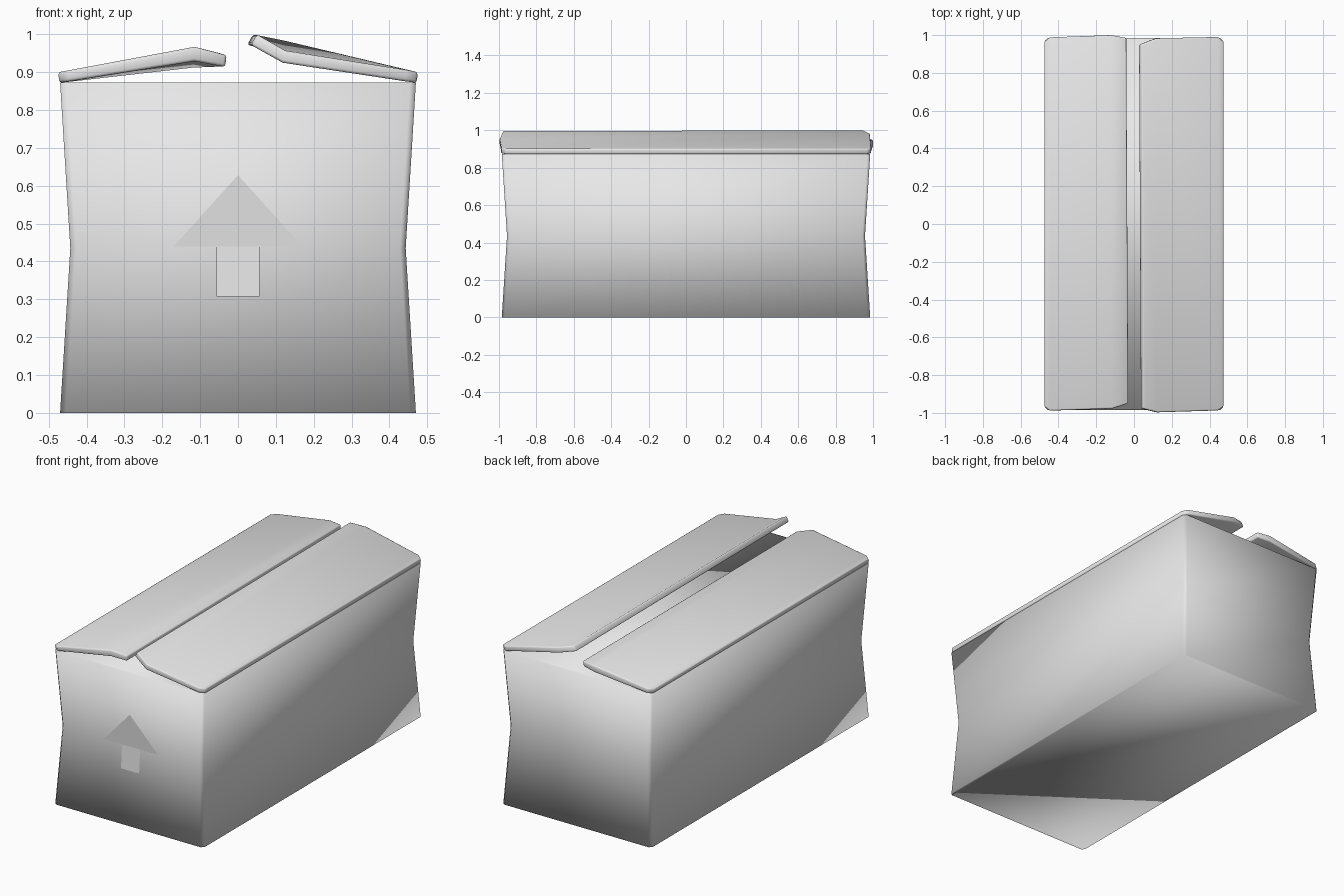
import bpy
import bmesh

cube = bpy.data.objects.get("Cube")
if cube:
    bpy.data.objects.remove(cube, do_unlink=True)

# Single plain material
grey = bpy.data.materials.new("plain_grey")
grey.use_nodes = True
COLOUR = (0.8, 0.8, 0.8, 1)
grey.diffuse_color = COLOUR
grey.node_tree.nodes["Principled BSDF"].inputs["Base Color"].default_value = COLOUR


def make_object(name, bm, smooth=True):
    mesh = bpy.data.meshes.new(name)
    for face in bm.faces:
        face.smooth = smooth
    bm.to_mesh(mesh)
    bm.free()
    mesh.materials.append(grey)
    obj = bpy.data.objects.new(name, mesh)
    bpy.context.collection.objects.link(obj)
    return obj


def loft(name, rings):
    """Join rings of equal point count into a closed solid."""
    bm = bmesh.new()
    loops = [[bm.verts.new(p) for p in ring] for ring in rings]
    for low, high in zip(loops, loops[1:]):
        for i in range(len(low)):
            j = (i + 1) % len(low)
            bm.faces.new((low[i], low[j], high[j], high[i]))
    bm.faces.new(loops[0][::-1])
    bm.faces.new(loops[-1])
    bmesh.ops.recalc_face_normals(bm, faces=bm.faces[:])
    return make_object(name, bm)


def body_ring(x, y, z, cut=0.015):
    """Rectangle with clipped corners."""
    quarter = [(x, y - cut), (x - cut, y)]
    pts = quarter + [(-a, b) for a, b in quarter[::-1]]
    pts += [(-a, -b) for a, b in pts]
    return [(a, b, z) for a, b in pts]


# Box body, pinched at mid height
loft("box_body", [body_ring(0.47, 0.985, 0),
                  body_ring(0.443, 0.957, 0.435),
                  body_ring(0.47, 0.985, 0.873)])


def flap(name, stations):
    """Each station: front top, back top, and the sideways and downward thickness."""
    rings = []
    for front, back, dx, dz in stations:
        under = [(x + dx, y, z - dz) for x, y, z in (back, front)]
        rings.append([front, back] + under)
    obj = loft(name, rings)
    bevel = obj.modifiers.new("soft_rim", "BEVEL")
    bevel.width = 0.007
    bevel.segments = 2
    bevel.limit_method = "ANGLE"
    bevel.angle_limit = 0.9
    return obj


# Lid flaps, listed from hinge to free edge
flap("right_flap", [
    ((-0.475, -0.965, 0.9), (-0.475, 0.965, 0.9), 0.003, 0.028),
    ((-0.447, -0.988, 0.905), (-0.447, 0.988, 0.904), 0.003, 0.029),
    ((-0.115, -0.977, 0.967), (-0.12, 1.0, 0.95), 0, 0.038),
    ((-0.03, -0.95, 0.945), (-0.04, 0.985, 0.95), -0.004, 0.031)])
flap("left_flap", [
    ((0.475, -0.965, 0.9), (0.475, 0.965, 0.9), -0.003, 0.028),
    ((0.445, -0.987, 0.906), (0.445, 0.99, 0.907), -0.003, 0.03),
    ((0.125, -0.997, 0.957), (0.12, 0.983, 0.984), -0.007, 0.032),
    ((0.05, -0.977, 1.0), (0.04, 0.95, 1.0), -0.016, 0.028)])

# Upward arrow lying on the front panel, bent at the pinch
bm = bmesh.new()
WAIST = 0.44
head = [(-0.17, WAIST), (0.17, WAIST), (0, 0.628)]
stem = [(-0.057, 0.307), (0.057, 0.307), (0.057, WAIST), (-0.057, WAIST)]
for outline in (head, stem):
    bm.faces.new([bm.verts.new((x, -0.961 - 0.065 * abs(z - WAIST), z))
                  for x, z in outline])
make_object("front_arrow", bm, smooth=False)
